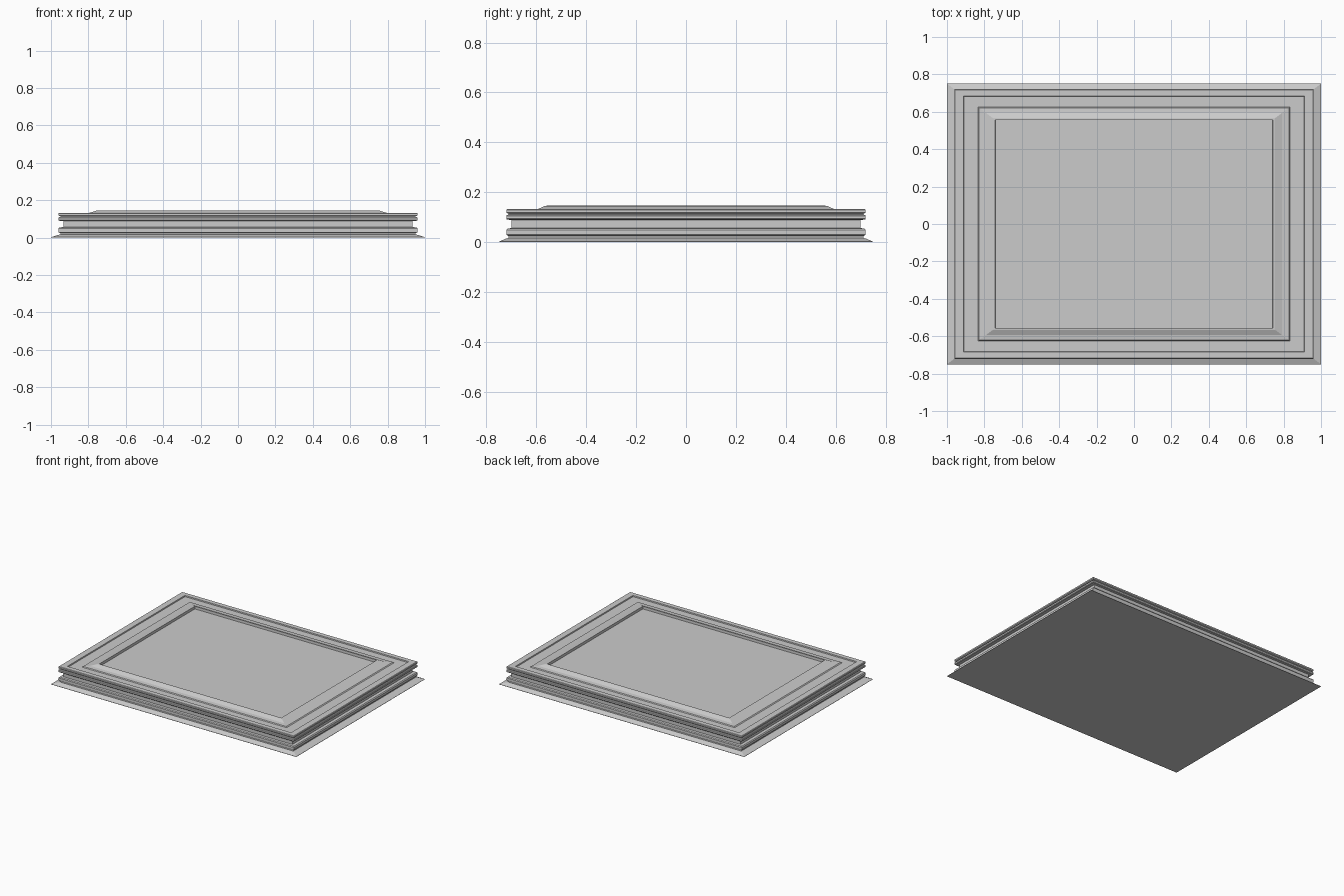
import bpy, bmesh

ASPECT = 0.75


def moulding(name, profile):
    """Stack mitred rectangular rings (half width, height), capped at both ends."""
    bm = bmesh.new()
    rings = []
    for s, z in profile:
        rings.append([bm.verts.new((sx * s, sy * s * ASPECT, z))
                      for sx, sy in ((-1, -1), (1, -1), (1, 1), (-1, 1))])
    for a, b in zip(rings, rings[1:]):
        for i in range(4):
            j = (i + 1) % 4
            bm.faces.new((a[i], a[j], b[j], b[i]))
    bm.faces.new(rings[0][::-1])
    bm.faces.new(rings[-1])
    bmesh.ops.recalc_face_normals(bm, faces=bm.faces)
    mesh = bpy.data.meshes.new(name)
    bm.to_mesh(mesh)
    bm.free()
    obj = bpy.data.objects.new(name, mesh)
    bpy.context.collection.objects.link(obj)
    return obj


moulding("stepped_plinth", [
    # sloping foot
    (1.0, 0.0), (1.0, 0.002), (0.962, 0.014), (0.95, 0.016), (0.95, 0.025),
    # lower band
    (0.957, 0.026), (0.961, 0.031), (0.961, 0.048), (0.955, 0.054),
    # recessed neck
    (0.934, 0.056), (0.934, 0.089),
    # middle band
    (0.957, 0.090), (0.961, 0.094), (0.961, 0.105), (0.957, 0.109),
    # thin groove
    (0.950, 0.110), (0.950, 0.115),
    # top band and rim
    (0.957, 0.116), (0.961, 0.119), (0.961, 0.129), (0.957, 0.132),
    (0.912, 0.132),
    # sunken border
    (0.910, 0.124), (0.834, 0.124),
    # raised sloping frame
    (0.828, 0.130), (0.790, 0.133), (0.755, 0.145), (0.742, 0.146),
    # recessed centre panel
    (0.741, 0.127),
])
